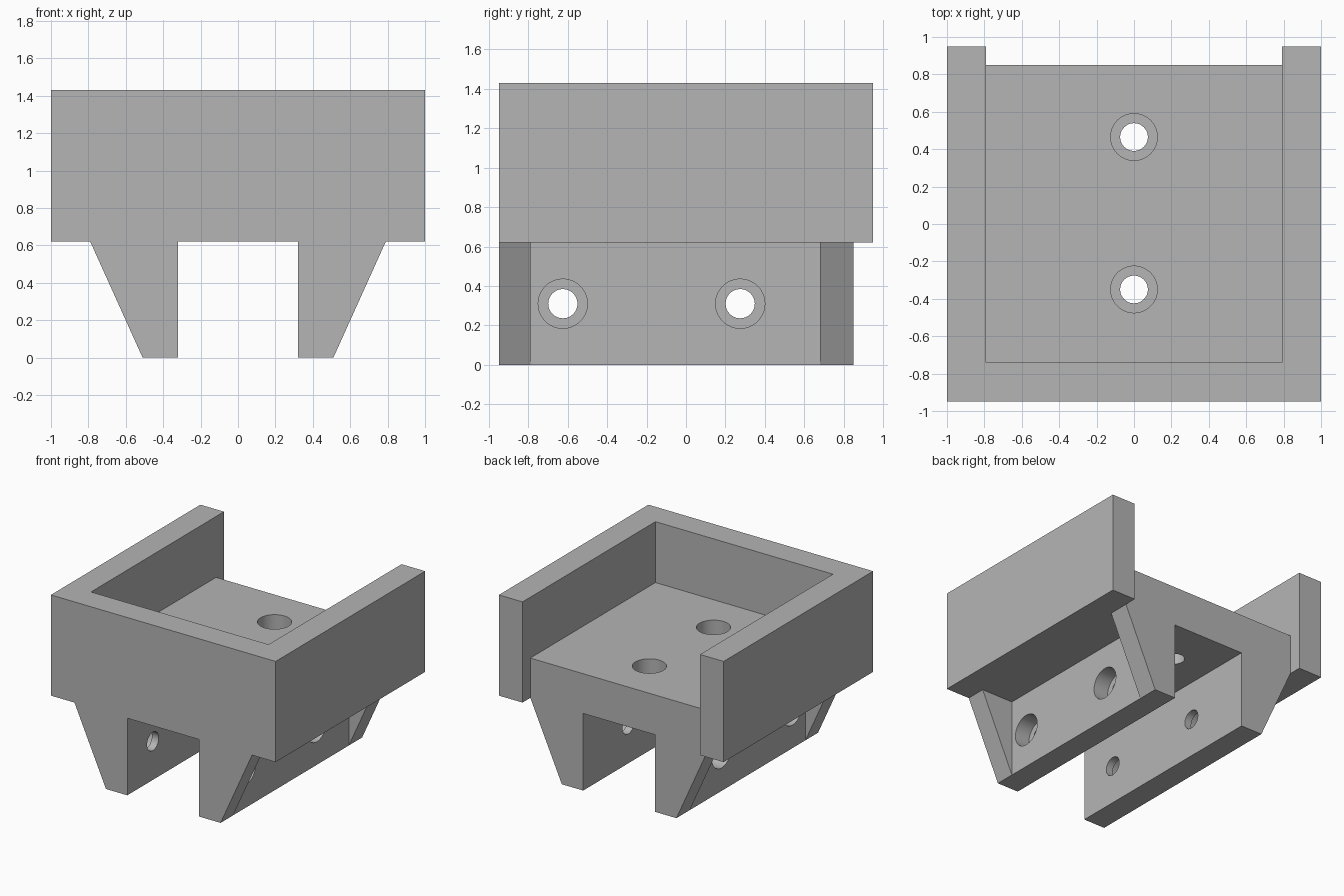
import bpy, bmesh, math
from mathutils import Matrix, Vector

if "Cube" in bpy.data.objects:
    bpy.data.objects.remove(bpy.data.objects["Cube"], do_unlink=True)

# Main dimensions
FRONT, BACK, FLOOR_BACK = -0.95, 0.95, 0.85
UNDER, FLOOR, TOP = 0.62, 0.94, 1.43
INNER, INNER_FRONT = 0.79, -0.74
SLOT, FOOT = 0.32, 0.51
BORE_R, HOLE_R = 0.125, 0.074

grey = bpy.data.materials.new("plain grey")
grey.use_nodes = True
colour = (0.46, 0.46, 0.46, 1)
grey.diffuse_color = colour
grey.node_tree.nodes["Principled BSDF"].inputs["Base Color"].default_value = colour


def finish(name, bm):
    bmesh.ops.recalc_face_normals(bm, faces=bm.faces)
    mesh = bpy.data.meshes.new(name)
    bm.to_mesh(mesh)
    bm.free()
    mesh.materials.append(grey)
    obj = bpy.data.objects.new(name, mesh)
    bpy.context.collection.objects.link(obj)
    return obj


def prism(name, points, axis, start, end):
    """Extrude an outline along z (points are x, y) or y (points are x, z)."""
    bm = bmesh.new()
    place = (lambda a, b: (a, b, start)) if axis == "z" else (lambda a, b: (a, start, b))
    face = bm.faces.new([bm.verts.new(place(a, b)) for a, b in points])
    grown = bmesh.ops.extrude_face_region(bm, geom=[face])
    move = Vector((0, 0, end - start)) if axis == "z" else Vector((0, end - start, 0))
    bmesh.ops.translate(bm, vec=move, verts=[v for v in grown["geom"] if isinstance(v, bmesh.types.BMVert)])
    return finish(name, bm)


def rect(x0, x1, y0, y1):
    return [(x0, y0), (x1, y0), (x1, y1), (x0, y1)]


def rod(name, radius, start, end):
    start, end = Vector(start), Vector(end)
    turn = (end - start).to_track_quat("Z", "Y").to_matrix().to_4x4()
    bm = bmesh.new()
    bmesh.ops.create_cone(bm, cap_ends=True, segments=48, radius1=radius, radius2=radius,
                          depth=(end - start).length,
                          matrix=Matrix.Translation((start + end) / 2) @ turn)
    return finish(name, bm)


def combine(target, tool, operation):
    """Apply a boolean and remove the tool object."""
    mod = target.modifiers.new("shape", "BOOLEAN")
    mod.operation, mod.solver, mod.object = operation, "EXACT", tool
    bpy.context.view_layer.update()
    graph = bpy.context.evaluated_depsgraph_get()
    mesh = bpy.data.meshes.new_from_object(target.evaluated_get(graph))
    target.modifiers.clear()
    target.data = mesh
    bpy.data.objects.remove(tool, do_unlink=True)


def bolt_hole(target, face_point, inward, bore_depth, length):
    """Counterbored hole starting at a face and running inward."""
    p, d = Vector(face_point), Vector(inward)
    combine(target, rod("bore_cutter", BORE_R, p - d * 0.4, p + d * bore_depth), "DIFFERENCE")
    combine(target, rod("hole_cutter", HOLE_R, p - d * 0.1, p + d * length), "DIFFERENCE")


# Three-sided tray wall, open at the back
bracket = prism("bracket_body", [(-1, FRONT), (1, FRONT), (1, BACK), (INNER, BACK), (INNER, INNER_FRONT),
                                 (-INNER, INNER_FRONT), (-INNER, BACK), (-1, BACK)], "z", UNDER, TOP)

# Tray floor with two bolt holes
floor = prism("tray_floor", rect(-INNER, INNER, INNER_FRONT, FLOOR_BACK), "z", UNDER, FLOOR)
for y in (-0.35, 0.465):
    bolt_hole(floor, (0, y, FLOOR), (0, 0, -1), 0.15, 0.5)
combine(bracket, floor, "UNION")

# Legs: upright plates with a sloping gusset at each end and two cross holes
for side in (-1, 1):
    outline = [(SLOT, 0), (FOOT, 0), (INNER, UNDER), (SLOT, UNDER)]
    leg = prism("leg", [(side * x, z) for x, z in outline], "y", FRONT, FLOOR_BACK)
    pocket = prism("pocket_cutter", rect(side * FOOT, side * 1.2, -0.79, 0.68), "z", -0.2, 1)
    combine(leg, pocket, "DIFFERENCE")
    for y in (-0.625, 0.275):
        bolt_hole(leg, (side * FOOT, y, 0.31), (-side, 0, 0), 0.13, 0.3)
    combine(bracket, leg, "UNION")

# Smooth hole walls, sharp everywhere else
bpy.ops.object.select_all(action="DESELECT")
bracket.select_set(True)
bpy.context.view_layer.objects.active = bracket
bpy.ops.object.shade_smooth_by_angle(angle=math.radians(30))
